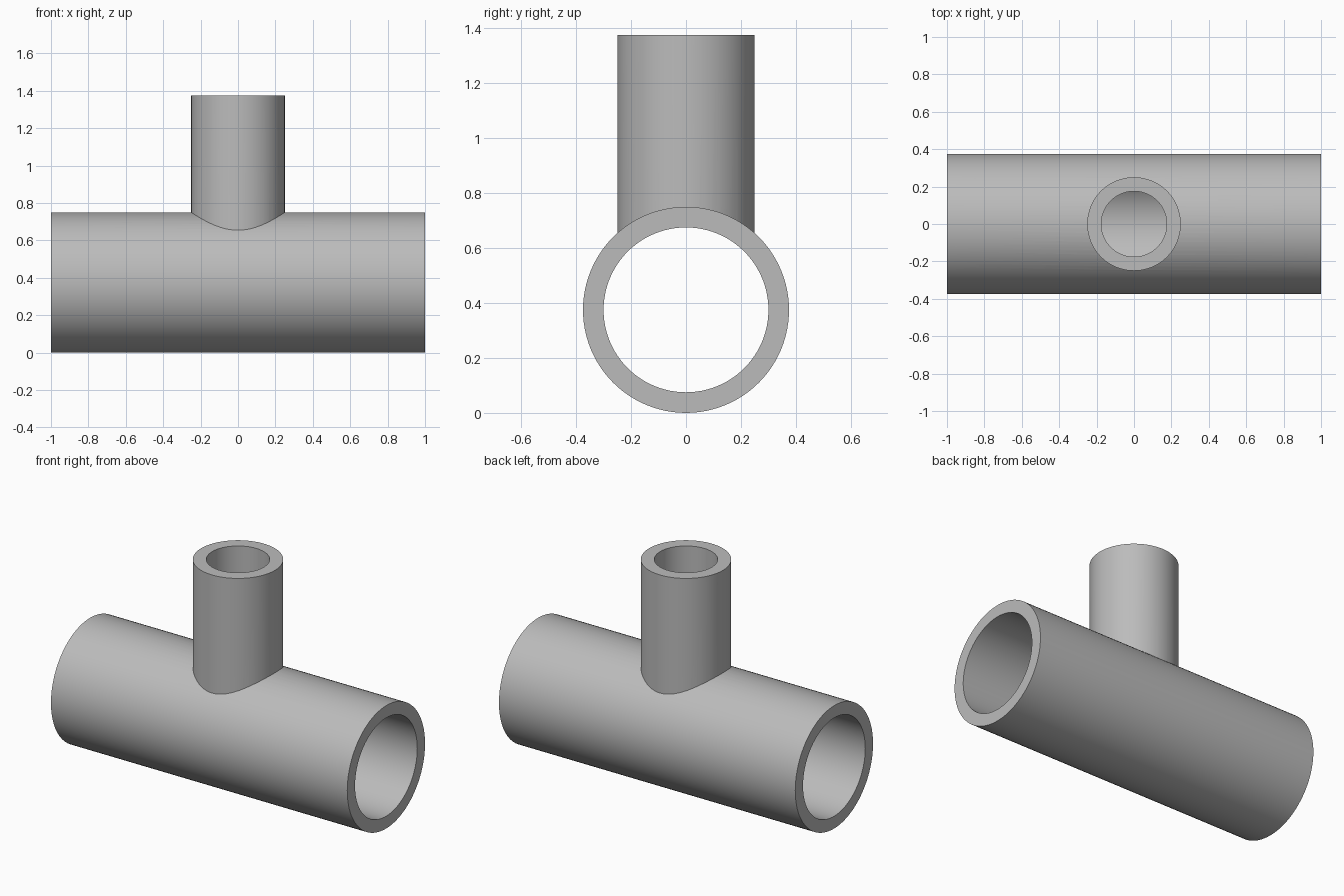
import bpy
import math
from mathutils import Matrix

cube = bpy.data.objects.get("Cube")
if cube:
    bpy.data.objects.remove(cube, do_unlink=True)

AXIS_Z = 0.375      # height of the main pipe's axis
TOP_Z = 1.375       # open end of the branch
SEGMENTS = 96

steel = bpy.data.materials.new("grey_metal")
steel.use_nodes = True
colour = (0.5, 0.5, 0.5, 1)
steel.diffuse_color = colour
steel.node_tree.nodes["Principled BSDF"].inputs["Base Color"].default_value = colour


def cylinder(name, radius, length, centre_z, along_x=False):
    rotation = (0, math.pi / 2, 0) if along_x else (0, 0, 0)
    bpy.ops.mesh.primitive_cylinder_add(vertices=SEGMENTS, radius=radius, depth=length,
                                        location=(0, 0, centre_z), rotation=rotation)
    obj = bpy.context.object
    obj.name = name
    obj.data.materials.append(steel)
    return obj


def combine(target, other, operation):
    mod = target.modifiers.new(operation.lower(), 'BOOLEAN')
    mod.operation = operation
    mod.solver = 'EXACT'
    mod.object = other
    bpy.context.view_layer.objects.active = target
    bpy.ops.object.modifier_apply(modifier=mod.name)
    bpy.data.objects.remove(other, do_unlink=True)


# Outer walls: horizontal run with an upright branch
pipe = cylinder("tee_pipe", 0.375, 2, AXIS_Z, along_x=True)
branch_length = TOP_Z - AXIS_Z
combine(pipe, cylinder("branch", 0.25, branch_length, AXIS_Z + branch_length / 2), 'UNION')

# Bores: through the run, and down the branch to meet it
combine(pipe, cylinder("run_bore", 0.3, 2.2, AXIS_Z, along_x=True), 'DIFFERENCE')
bore_length = branch_length + 0.1
combine(pipe, cylinder("branch_bore", 0.175, bore_length, AXIS_Z + bore_length / 2), 'DIFFERENCE')

# Smooth walls with crisp rims and a crisp joint
bpy.ops.object.select_all(action='DESELECT')
pipe.select_set(True)
bpy.context.view_layer.objects.active = pipe
bpy.ops.object.shade_smooth_by_angle(angle=math.radians(25))
